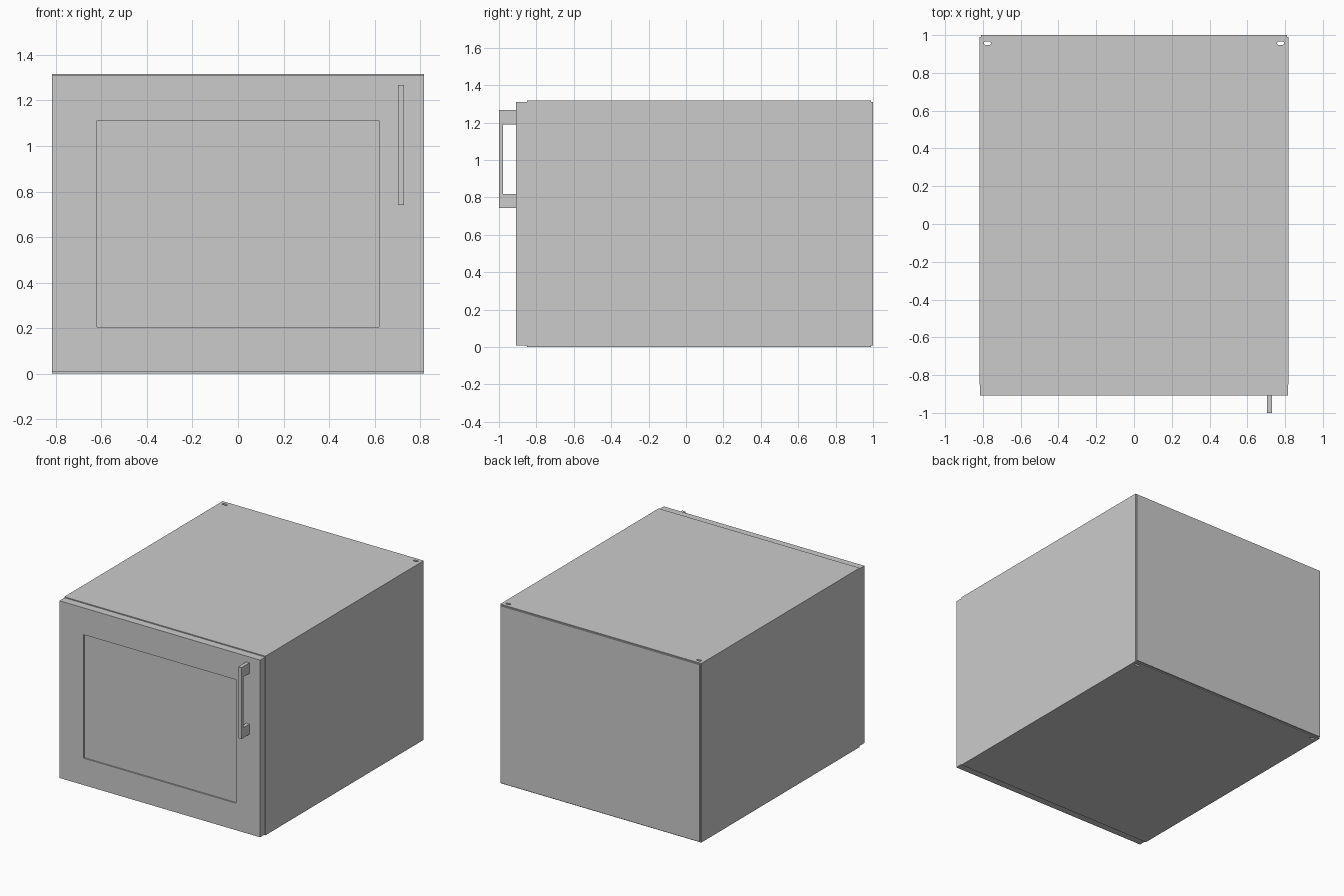
import bpy, bmesh, math

if "Cube" in bpy.data.objects:
    bpy.data.objects.remove(bpy.data.objects["Cube"])

HW, H, T = 0.818, 1.317, 0.016        # half width, height, sheet thickness
Y0, Y1 = -0.85, 0.99                  # carcass front and back


def make(name, bm):
    bmesh.ops.recalc_face_normals(bm, faces=bm.faces)
    me = bpy.data.meshes.new(name)
    bm.to_mesh(me)
    bm.free()
    ob = bpy.data.objects.new(name, me)
    bpy.context.collection.objects.link(ob)
    return ob


def box_bm(x0, x1, y0, y1, z0, z1):
    bm = bmesh.new()
    bmesh.ops.create_cube(bm, size=1)
    for v in bm.verts:
        v.co = ((x0 + x1) / 2 + v.co.x * (x1 - x0),
                (y0 + y1) / 2 + v.co.y * (y1 - y0),
                (z0 + z1) / 2 + v.co.z * (z1 - z0))
    return bm


def box(name, *dims):
    return make(name, box_bm(*dims))


def extrude(name, pts, vec):
    bm = bmesh.new()
    face = bm.faces.new([bm.verts.new(p) for p in pts])
    out = bmesh.ops.extrude_face_region(bm, geom=[face], use_keep_orig=True)
    verts = [g for g in out["geom"] if isinstance(g, bmesh.types.BMVert)]
    bmesh.ops.translate(bm, verts=verts, vec=vec)
    return make(name, bm)


# Carcass: top and bottom sheets, side sheets between them
top = box("top_panel", -HW, HW, Y0, Y1, H - T, H)
bottom = box("bottom_panel", -HW, HW, Y0, Y1, 0, T)
for side, s in (("left", -1), ("right", 1)):
    xs = sorted((s * HW, s * (HW - T)))
    box(side + "_panel", *xs, Y0, Y1, T, H - T)

# Rounded slots through top and bottom near the back corners
for s in (-1, 1):
    pts = []
    for i in range(16):
        a = 2 * math.pi * (i + 0.5) / 16
        shift = math.copysign(0.010, math.cos(a))
        pts.append((s * 0.776 + shift + 0.009 * math.cos(a),
                    0.957 + 0.009 * math.sin(a), -0.1))
    cutter = extrude("slot_cutter", pts, (0, 0, H + 0.2))
    for panel in (top, bottom):
        mod = panel.modifiers.new("slot", 'BOOLEAN')
        mod.operation = 'DIFFERENCE'
        mod.solver = 'EXACT'
        mod.object = cutter
        bpy.context.view_layer.objects.active = panel
        bpy.ops.object.modifier_apply(modifier=mod.name)
    bpy.data.objects.remove(cutter)

# Back panel, slightly inset all round
box("back_panel", -HW + 0.007, HW - 0.007, Y1 - 0.005, 1.0, 0.007, H - 0.007)

# Door with a shallow recessed centre
bm = box_bm(-HW + 0.002, HW - 0.002, -0.908, Y0, 0.007, H - 0.007)
front = min(bm.faces, key=lambda f: f.calc_center_median().y)
bmesh.ops.inset_individual(bm, faces=[front], thickness=0.1)
for v in front.verts:
    v.co.x = math.copysign(0.62, v.co.x)
    v.co.z = 1.113 if v.co.z > 0.65 else 0.205
inner = bmesh.ops.extrude_discrete_faces(bm, faces=[front])["faces"][0]
bmesh.ops.translate(bm, verts=inner.verts, vec=(0, 0.01, 0))
make("door", bm)

# Bracket handle
profile = [(-0.908, 0.742), (-1.0, 0.742), (-1.0, 1.267), (-0.908, 1.267),
           (-0.908, 1.19), (-0.979, 1.19), (-0.979, 0.817), (-0.908, 0.817)]
extrude("handle", [(0.703, y, z) for y, z in profile], (0.027, 0, 0))
